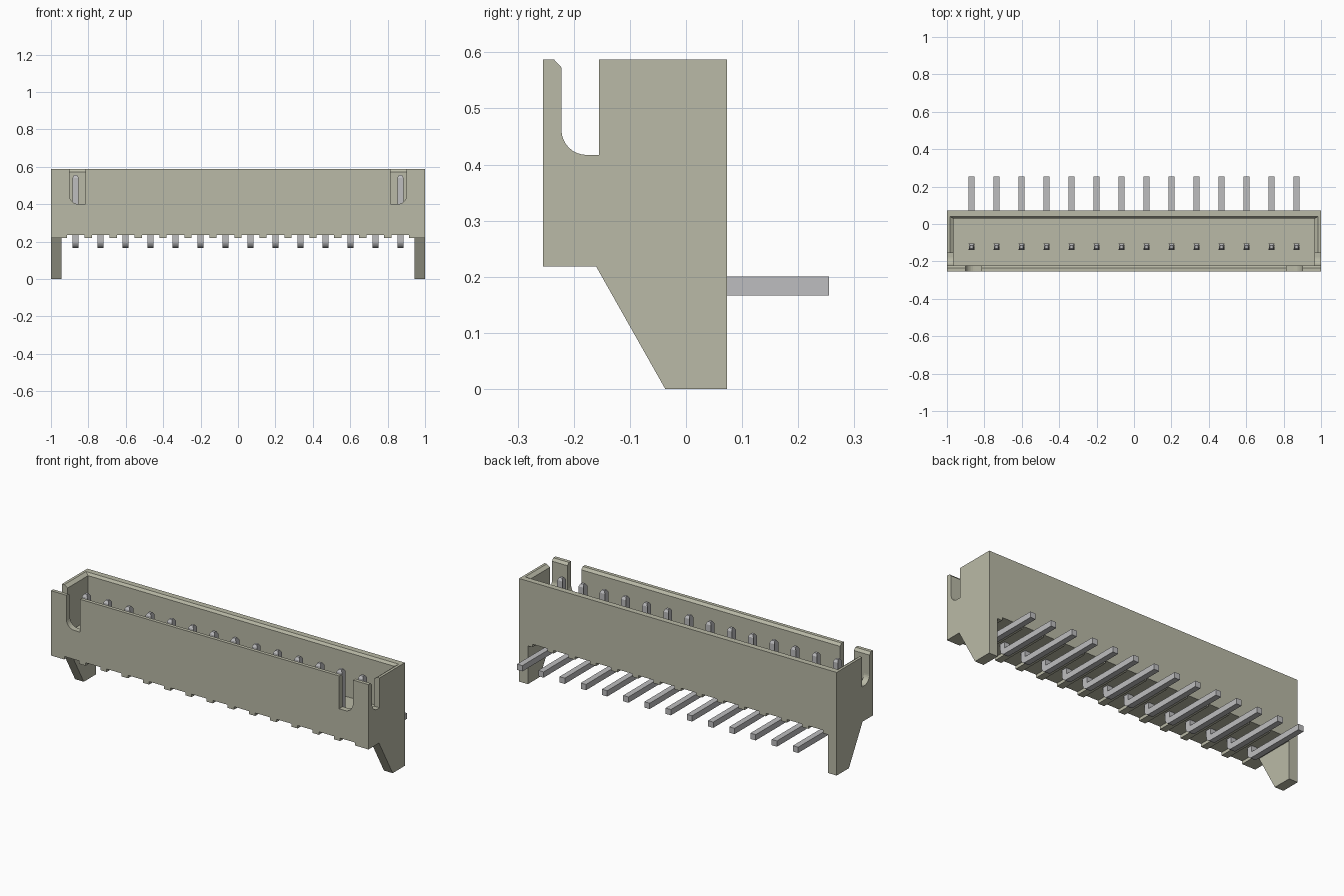
import bpy, bmesh, math
from mathutils import Vector

if "Cube" in bpy.data.objects:
    bpy.data.objects.remove(bpy.data.objects["Cube"], do_unlink=True)


def material(name, colour):
    mat = bpy.data.materials.new(name)
    mat.use_nodes = True
    mat.diffuse_color = colour
    mat.node_tree.nodes["Principled BSDF"].inputs["Base Color"].default_value = colour
    return mat


ivory = material("ivory plastic", (0.49, 0.49, 0.385, 1))
metal = material("grey metal", (0.51, 0.51, 0.52, 1))


def finish(bm, name, mat):
    bmesh.ops.recalc_face_normals(bm, faces=bm.faces)
    mesh = bpy.data.meshes.new(name)
    bm.to_mesh(mesh)
    bm.free()
    mesh.materials.append(mat)
    obj = bpy.data.objects.new(name, mesh)
    bpy.context.collection.objects.link(obj)
    return obj


def loft(name, rings, mat=ivory):
    """Closed solid through rings of equal length."""
    bm = bmesh.new()
    loops = [[bm.verts.new(p) for p in ring] for ring in rings]
    for a, b in zip(loops, loops[1:]):
        for i in range(len(a)):
            j = (i + 1) % len(a)
            bm.faces.new((a[i], a[j], b[j], b[i]))
    bm.faces.new(loops[0])
    bm.faces.new(loops[-1])
    return finish(bm, name, mat)


def extrude_x(name, outline, x0, x1, mat=ivory):
    return loft(name, [[(x, y, z) for y, z in outline] for x in (x0, x1)], mat)


def box(name, x0, x1, y0, y1, z0, z1):
    return extrude_x(name, [(y0, z0), (y1, z0), (y1, z1), (y0, z1)], x0, x1)


def arc(cx, cy, r, start, end, steps=8):
    angles = [math.radians(start + (end - start) * i / steps) for i in range(steps + 1)]
    return [(cx + r * math.cos(a), cy + r * math.sin(a)) for a in angles]


def cut(target, cutter):
    mod = target.modifiers.new("cut", "BOOLEAN")
    mod.operation = "DIFFERENCE"
    mod.solver = "EXACT"
    mod.object = cutter
    graph = bpy.context.evaluated_depsgraph_get()
    target_mesh = bpy.data.meshes.new_from_object(target.evaluated_get(graph))
    target.modifiers.clear()
    target.data = target_mesh
    bpy.data.objects.remove(cutter, do_unlink=True)


FRONT, BACK, TOP, BASE = -0.255, 0.073, 0.587, 0.218
PITCH, COUNT = 0.1336, 14
pin_xs = [(i - (COUNT - 1) / 2) * PITCH for i in range(COUNT)]

# Housing with sloped legs at both ends
outline = [(FRONT, BASE), (-0.16, BASE), (-0.037, 0), (BACK, 0), (BACK, TOP), (FRONT, TOP)]
housing = extrude_x("housing", outline, -1, 1)
cut(housing, box("leg gap", -0.945, 0.945, -0.5, 0.5, -0.1, BASE))

# Open cavity with a chamfered rim
levels = [(0.32, 0.965, -0.222, 0.03), (0.573, 0.965, -0.222, 0.03),
          (TOP, 0.985, -0.235, 0.04), (0.65, 0.985, -0.235, 0.04)]
cut(housing, loft("cavity", [[(-x, f, z), (x, f, z), (x, b, z), (-x, b, z)]
                             for z, x, f, b in levels]))

# Grooves under the pins, leaving ribs between them
for x in pin_xs:
    cut(housing, box("groove", x - 0.047, x + 0.047, -0.5, 0.5, 0.1, 0.235))

# Side slots and front slots, each with one rounded lower corner
for s in (-1, 1):
    side = [(-0.155, 0.65), (-0.155, 0.417)] + arc(-0.177, 0.462, 0.045, 270, 180)
    side += [(-0.222, 0.573), (-0.235, TOP), (-0.235, 0.65)]
    cut(housing, extrude_x("side slot", side, s * 0.95, s * 1.1))
    face = [(0.815, 0.65), (0.815, 0.4)] + arc(0.852, 0.45, 0.05, 270, 360) + [(0.902, 0.65)]
    cut(housing, loft("front slot", [[(s * x, y, z) for x, z in face] for y in (-0.4, -0.21)]))

# Bent square pins with tapered tips
H = 0.0165
PY, TIP, TAPER = -0.122, 0.555, 0.014
bend = arc(PY - H + 0.033, 0.2, 0.033, 180, 270, 6)
pin_side = [(PY + H, 0.2), (PY + H, TIP - TAPER), (PY + H / 2, TIP), (PY - H / 2, TIP),
            (PY - H, TIP - TAPER)] + bend + [(0.255, 0.167), (0.255, 0.2)]
for i, x in enumerate(pin_xs):
    rings = [[(x + s * (H / 2 if z == TIP else H), y, z) for y, z in pin_side] for s in (-1, 1)]
    loft(f"pin_{i + 1}", rings, metal)
